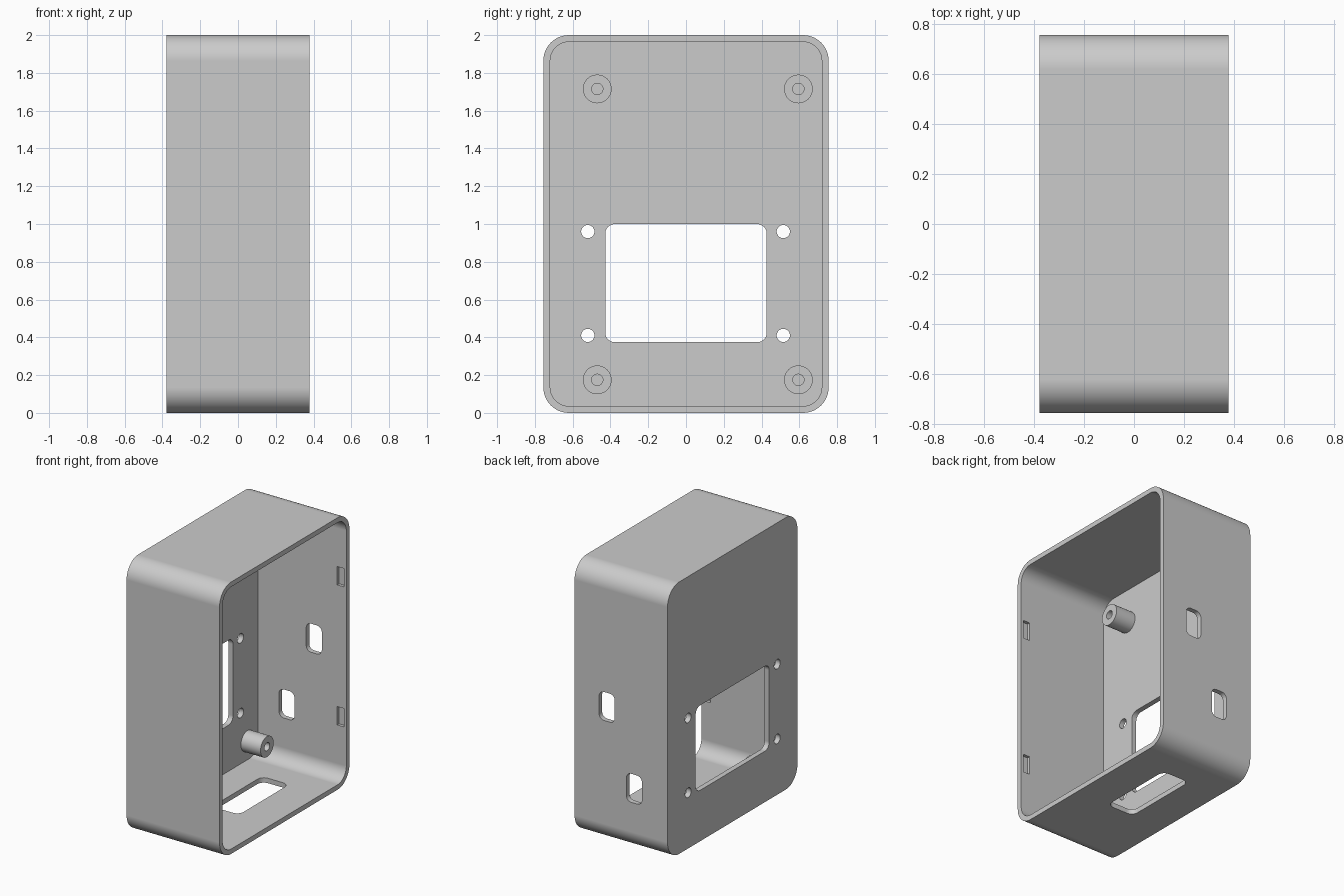
import bpy
import bmesh
from math import sin, cos, pi
from mathutils import Matrix, Vector

cube = bpy.data.objects.get("Cube")
if cube:
    bpy.data.objects.remove(cube, do_unlink=True)

grey = bpy.data.materials.new("plain_grey")
grey.use_nodes = True
grey.diffuse_color = (0.6, 0.6, 0.6, 1)
grey.node_tree.nodes["Principled BSDF"].inputs["Base Color"].default_value = (0.6, 0.6, 0.6, 1)


def make_object(name, bm):
    bmesh.ops.recalc_face_normals(bm, faces=bm.faces)
    mesh = bpy.data.meshes.new(name)
    bm.to_mesh(mesh)
    bm.free()
    mesh.materials.append(grey)
    obj = bpy.data.objects.new(name, mesh)
    bpy.context.collection.objects.link(obj)
    return obj


def place(axis, u, v, w):
    """Put profile coordinates u, v and depth w along the chosen axis."""
    return {"x": (w, u, v), "y": (u, w, v), "z": (u, v, w)}[axis]


def prism(name, axis, centre, size, radius, start, end, steps=8):
    """Rounded rectangle extruded along an axis."""
    bm = bmesh.new()
    ring = []
    for i, (su, sv) in enumerate([(1, 1), (-1, 1), (-1, -1), (1, -1)]):
        cu = centre[0] + su * (size[0] / 2 - radius)
        cv = centre[1] + sv * (size[1] / 2 - radius)
        for k in range(steps + 1 if radius else 1):
            a = (i + k / steps) * pi / 2
            ring.append((cu + radius * cos(a), cv + radius * sin(a)))
    rings = [[bm.verts.new(place(axis, u, v, w)) for u, v in ring] for w in (start, end)]
    bm.faces.new(rings[0])
    bm.faces.new(rings[1])
    n = len(ring)
    for i in range(n):
        j = (i + 1) % n
        bm.faces.new((rings[0][i], rings[0][j], rings[1][j], rings[1][i]))
    return make_object(name, bm)


def cylinder(name, y, z, radius, start, end):
    bm = bmesh.new()
    matrix = Matrix.Translation(((start + end) / 2, y, z)) @ Matrix.Rotation(pi / 2, 4, "Y")
    bmesh.ops.create_cone(bm, cap_ends=True, segments=32, radius1=radius, radius2=radius,
                          depth=end - start, matrix=matrix)
    return make_object(name, bm)


def tube(name, y, z, outer, inner, start, end):
    """Revolved hollow post along x."""
    bm = bmesh.new()
    path = [(start, outer), (end, outer), (end, inner), (start, inner)]
    verts = [bm.verts.new((x, y + r, z)) for x, r in path]
    edges = [bm.edges.new(pair) for pair in zip(verts, verts[1:])]
    bmesh.ops.spin(bm, geom=verts + edges, cent=(0, y, z), axis=Vector((1, 0, 0)),
                   angle=2 * pi, steps=32, use_merge=True)
    bmesh.ops.remove_doubles(bm, verts=bm.verts, dist=0.0001)
    return make_object(name, bm)


def smooth(obj):
    bpy.ops.object.select_all(action="DESELECT")
    obj.select_set(True)
    bpy.context.view_layer.objects.active = obj
    bpy.ops.object.shade_smooth_by_angle()
    weighted = obj.modifiers.new("even_shading", "WEIGHTED_NORMAL")
    weighted.keep_sharp = True


# Case body, open towards +x
DEPTH, HALF_Y, WALL = 0.378, 0.755, 0.036
PLATE = -0.34
case = prism("case", "x", (0, 1), (2 * HALF_Y, 2), 0.135, -DEPTH, DEPTH, 12)
inner_size = (2 * (HALF_Y - WALL), 2 * (1 - WALL))
cutters = [prism("cavity", "x", (0, 1), inner_size, 0.1, PLATE, 0.5, 12)]

# Window and screw holes in the plate
cutters.append(prism("window", "x", (0, 0.687), (0.855, 0.625), 0.05, -0.5, -0.3))
for y in (-0.52, 0.515):
    for z in (0.41, 0.96):
        cutters.append(cylinder("screw_hole", y, z, 0.035, -0.5, -0.3))

# Two slots in the back wall and one in the floor
for x, z in ((0.115, 1.0), (-0.107, 0.457)):
    cutters.append(prism("wall_slot", "y", (x, z), (0.127, 0.21), 0.04, 0.65, 0.85))
cutters.append(prism("floor_slot", "z", (0, 0.145), (0.22, 0.58), 0.05, -0.1, 0.1))

# Shallow clip pockets inside both side walls
inside = HALF_Y - WALL
for side in (-1, 1):
    for z in (0.485, 1.515):
        cutters.append(prism("clip_pocket", "y", (0.332, z), (0.056, 0.135), 0,
                             side * (inside - 0.05), side * (inside + 0.022)))

# Cut the openings, then drop the cutters
for cutter in cutters:
    cutter.hide_render = True
    mod = case.modifiers.new(cutter.name, "BOOLEAN")
    mod.operation = "DIFFERENCE"
    mod.solver = "EXACT"
    mod.object = cutter
bpy.context.view_layer.update()
graph = bpy.context.evaluated_depsgraph_get()
cut_mesh = bpy.data.meshes.new_from_object(case.evaluated_get(graph))
case.modifiers.clear()
case.data = cut_mesh
for cutter in cutters:
    bpy.data.objects.remove(cutter, do_unlink=True)
smooth(case)

# Four hollow mounting posts
for y in (-0.47, 0.595):
    for z in (0.175, 1.715):
        smooth(tube("mounting_post", y, z, 0.076, 0.03, PLATE, -0.18))
